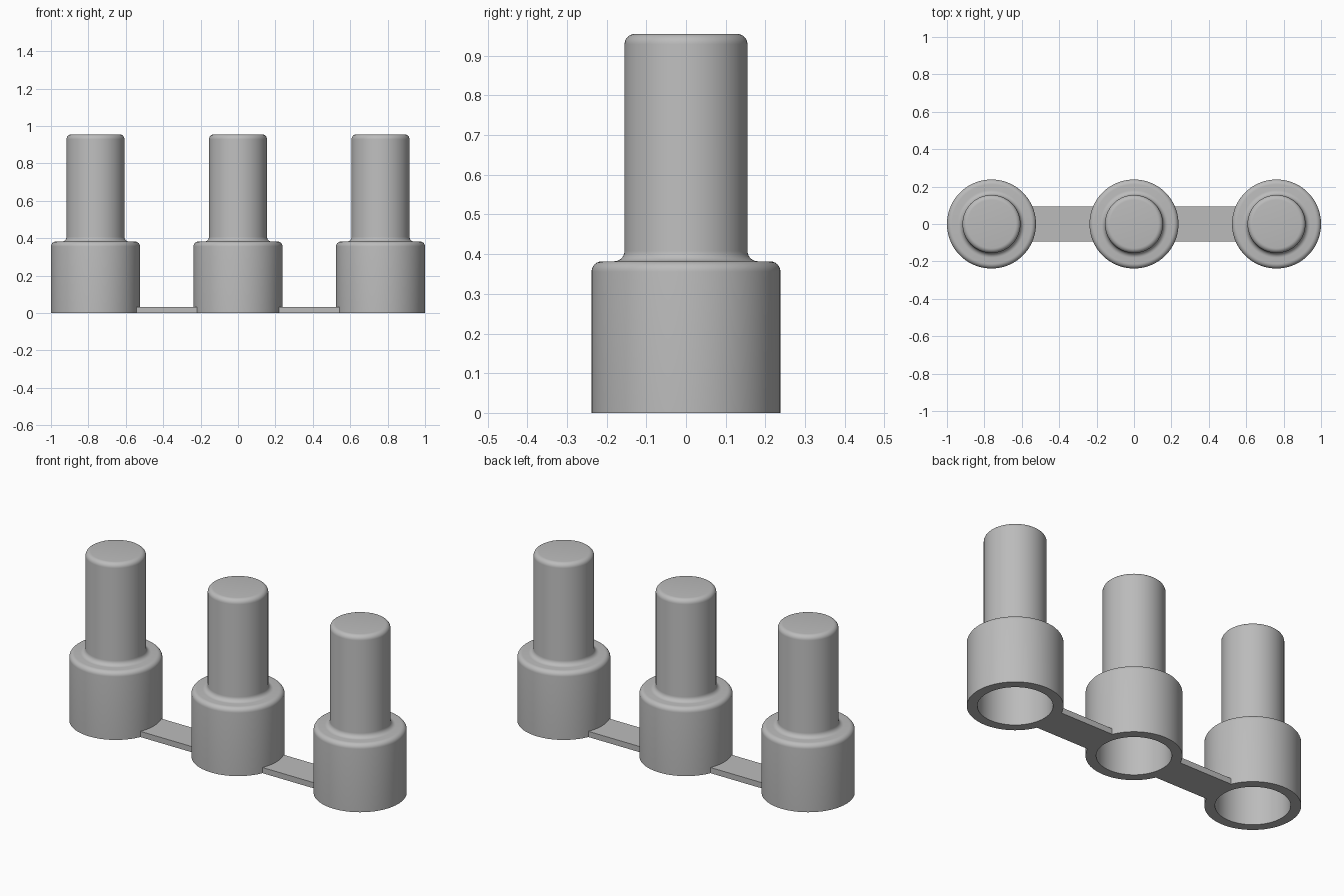
import bpy, bmesh, math

if "Cube" in bpy.data.objects:
    bpy.data.objects.remove(bpy.data.objects["Cube"], do_unlink=True)

# Single plain grey
grey = bpy.data.materials.new("plain grey")
grey.use_nodes = True
colour = (0.5, 0.5, 0.5, 1)
grey.diffuse_color = colour
grey.node_tree.nodes["Principled BSDF"].inputs["Base Color"].default_value = colour

SPACING = 0.762
HEIGHT, SHOULDER = 0.955, 0.382
BASE_R, SHAFT_R, WALL = 0.238, 0.155, 0.052
FILLET = 0.026


def finish(bm, name, x):
    bmesh.ops.recalc_face_normals(bm, faces=bm.faces)
    mesh = bpy.data.meshes.new(name)
    bm.to_mesh(mesh)
    bm.free()
    mesh.materials.append(grey)
    obj = bpy.data.objects.new(name, mesh)
    obj.location.x = x
    bpy.context.collection.objects.link(obj)
    return obj


def arc(cx, cz, radius, start, end, steps=6):
    angles = [math.radians(start + (end - start) * i / steps) for i in range(steps + 1)]
    return [(cx + radius * math.cos(a), cz + radius * math.sin(a)) for a in angles]


def cap_profile():
    bore, shaft_bore = BASE_R - WALL, SHAFT_R - WALL
    outside = [(BASE_R, 0)]
    outside += arc(BASE_R - FILLET, SHOULDER - FILLET, FILLET, 0, 90)
    outside += arc(SHAFT_R + FILLET, SHOULDER + FILLET, FILLET, 270, 180)
    outside += arc(SHAFT_R - FILLET, HEIGHT - FILLET, FILLET, 0, 90)
    outside.append((0, HEIGHT))
    inside = [(0, HEIGHT - WALL), (shaft_bore, HEIGHT - WALL),
              (shaft_bore, SHOULDER - WALL), (bore, SHOULDER - WALL), (bore, 0)]
    return outside + inside


def add_cap(name, x):
    bm = bmesh.new()
    points = cap_profile()
    verts = [bm.verts.new((r, 0, z)) for r, z in points]
    # The profile is closed at the rim and open along the axis
    edges = [bm.edges.new((a, b)) for a, b in zip(verts, verts[1:] + verts[:1])
             if a.co.x + b.co.x > 0]
    bmesh.ops.spin(bm, geom=verts + edges, cent=(0, 0, 0), axis=(0, 0, 1),
                   angle=math.tau, steps=72, use_merge=True)
    bmesh.ops.remove_doubles(bm, verts=bm.verts, dist=0.0001)
    obj = finish(bm, name, x)
    bpy.ops.object.select_all(action="DESELECT")
    obj.select_set(True)
    bpy.context.view_layer.objects.active = obj
    bpy.ops.object.shade_smooth_by_angle(angle=math.radians(35))


def add_strap(name, x):
    # Ends stop within the cap walls, clear of the bores
    bm = bmesh.new()
    bmesh.ops.create_cube(bm, size=1)
    bmesh.ops.scale(bm, vec=(SPACING - 0.42, 0.188, 0.032), verts=bm.verts)
    bmesh.ops.translate(bm, vec=(0, 0, 0.016), verts=bm.verts)
    finish(bm, name, x)


# Three hollow stepped caps
for name, side in (("right_cap", -1), ("middle_cap", 0), ("left_cap", 1)):
    add_cap(name, side * SPACING)

# Flat straps joining neighbouring caps
for name, side in (("right_strap", -1), ("left_strap", 1)):
    add_strap(name, side * SPACING / 2)
